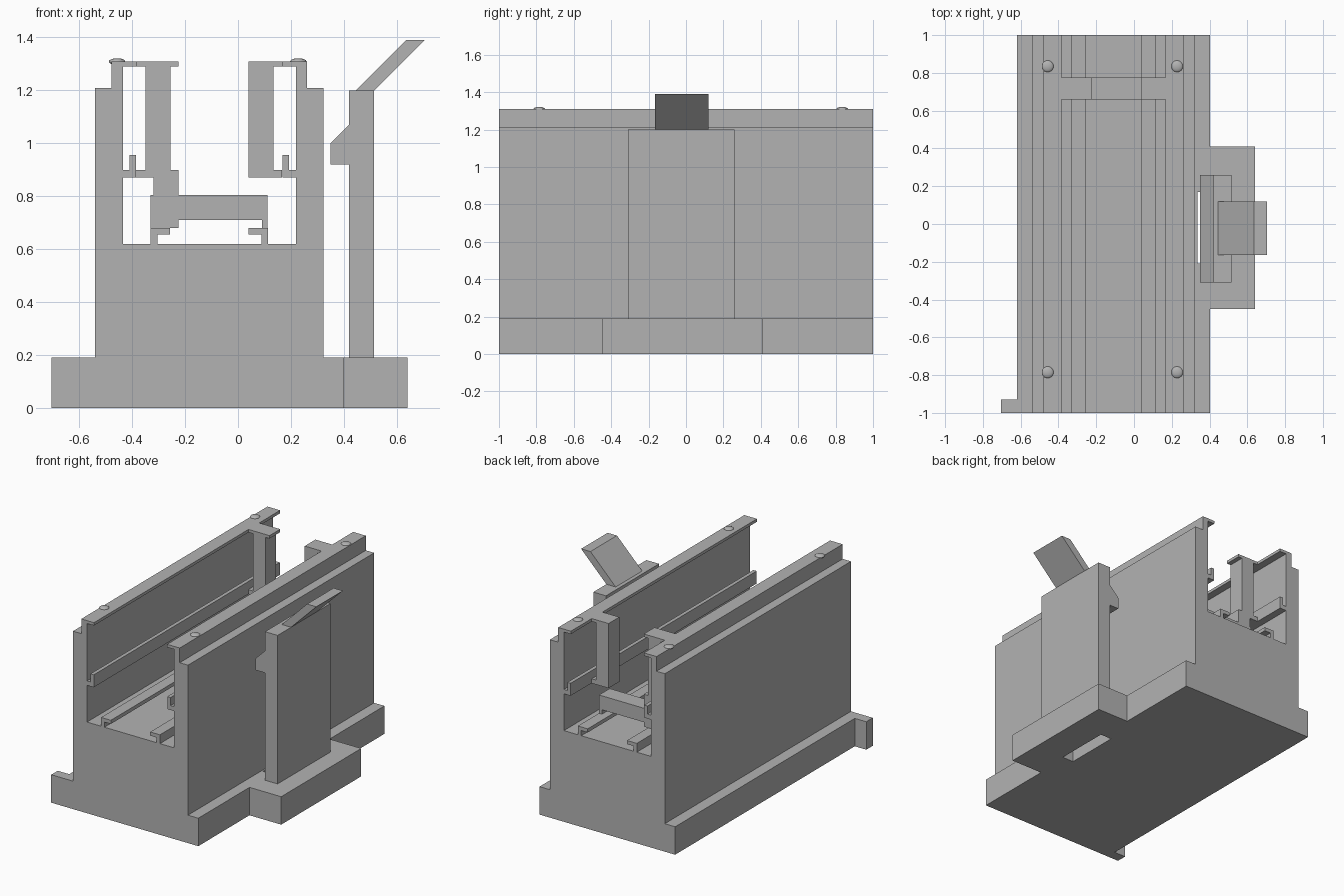
import bpy
import bmesh

cube = bpy.data.objects.get("Cube")
if cube:
    bpy.data.objects.remove(cube, do_unlink=True)

GREY = (0.45, 0.45, 0.45, 1.0)
mat = bpy.data.materials.new("plain grey")
mat.use_nodes = True
mat.diffuse_color = GREY
mat.node_tree.nodes["Principled BSDF"].inputs["Base Color"].default_value = GREY

MID = -0.1085  # centre plane of the channel


def finish(name, bm, smooth=False):
    bmesh.ops.recalc_face_normals(bm, faces=bm.faces)
    for face in bm.faces:
        face.smooth = smooth
    mesh = bpy.data.meshes.new(name)
    bm.to_mesh(mesh)
    bm.free()
    mesh.materials.append(mat)
    obj = bpy.data.objects.new(name, mesh)
    bpy.context.collection.objects.link(obj)
    return obj


def extrude(name, profile, y0, y1):
    """Prism with an x-z profile, running from y0 to y1."""
    bm = bmesh.new()
    face = bm.faces.new([bm.verts.new((x, y0, z)) for x, z in profile])
    result = bmesh.ops.extrude_face_region(bm, geom=[face])
    moved = [v for v in result["geom"] if isinstance(v, bmesh.types.BMVert)]
    bmesh.ops.translate(bm, verts=moved, vec=(0, y1 - y0, 0))
    return finish(name, bm)


def box(name, x0, x1, y0, y1, z0, z1):
    return extrude(name, [(x0, z0), (x1, z0), (x1, z1), (x0, z1)], y0, y1)


# Channel body: half section with wall, top lip, shelf and floor rail, mirrored
half = [
    (0.51, 0), (0.51, 0.19), (0.4325, 0.19), (0.4325, 1.21),
    (0.37, 1.21), (0.37, 1.31), (0.275, 1.31), (0.275, 1.29),
    (0.327, 1.29), (0.327, 0.9), (0.3015, 0.9), (0.3015, 0.955),
    (0.2765, 0.955), (0.2765, 0.87), (0.327, 0.87), (0.327, 0.62),
    (0.2215, 0.62), (0.2215, 0.68), (0.148, 0.68), (0.148, 0.655),
    (0.1965, 0.655), (0.1965, 0.62),
]
section = [(MID + u, z) for u, z in half]
section += [(MID - u, z) for u, z in reversed(half)]
body = extrude("channel_body", section, -1, 1)

# Base extensions
latch_base = box("latch_base", 0.4015, 0.64, -0.45, 0.41, 0, 0.19)
box("corner_tab", -0.705, -0.6185, -1, -0.93, 0, 0.19)

# Slot through the base beside the latch
cutter = box("slot_cutter", 0.335, 0.42, -0.21, 0.17, -0.1, 0.3)
cutter.hide_render = True
for obj in (body, latch_base):
    mod = obj.modifiers.new("slot", "BOOLEAN")
    mod.operation = "DIFFERENCE"
    mod.solver = "EXACT"
    mod.object = cutter
    bpy.context.view_layer.objects.active = obj
    bpy.ops.object.modifier_apply(modifier=mod.name)
bpy.data.objects.remove(cutter, do_unlink=True)

# Latch arm with catch and sloping lever
box("latch_arm", 0.42, 0.515, -0.31, 0.26, 0.19, 1.2)
extrude("latch_catch",
        [(0.42, 0.92), (0.35, 0.92), (0.35, 1.0), (0.42, 1.07)], -0.31, 0.26)
extrude("latch_lever",
        [(0.445, 1.2), (0.515, 1.2), (0.705, 1.39), (0.635, 1.39)], -0.165, 0.12)

# Cross frame near the back: posts, tabs, shelves and crossbar
BACK = (0.66, 0.775)
for side, outer, inner, post_out, post_in in (
    ("right", -0.385, -0.225, -0.35, -0.255),
    ("left", 0.167, 0.04, 0.135, 0.04),
):
    xs = sorted((outer, inner))
    ps = sorted((post_out, post_in))
    box(side + "_post_tab", *xs, *BACK, 1.29, 1.31)
    box(side + "_post", *ps, *BACK, 0.9, 1.29)
    box(side + "_post_shelf", *xs, *BACK, 0.87, 0.9)
box("post_link", -0.32, -0.225, *BACK, 0.805, 0.87)
box("crossbar", -0.33, 0.112, *BACK, 0.71, 0.805)
box("right_crossbar_foot", -0.33, -0.225, *BACK, 0.68, 0.71)
box("left_crossbar_foot", 0.09, 0.112, *BACK, 0.68, 0.71)

# Low domed studs on the wall tops
for x, side in ((-0.457, "right"), (0.228, "left")):
    for y, end in ((-0.785, "front"), (0.835, "back")):
        bm = bmesh.new()
        bmesh.ops.create_uvsphere(bm, u_segments=24, v_segments=12, radius=0.031)
        bmesh.ops.scale(bm, verts=bm.verts, vec=(1, 1, 0.4))
        bmesh.ops.translate(bm, verts=bm.verts, vec=(x, y, 1.309))
        finish(f"{end}_{side}_stud", bm, smooth=True)
